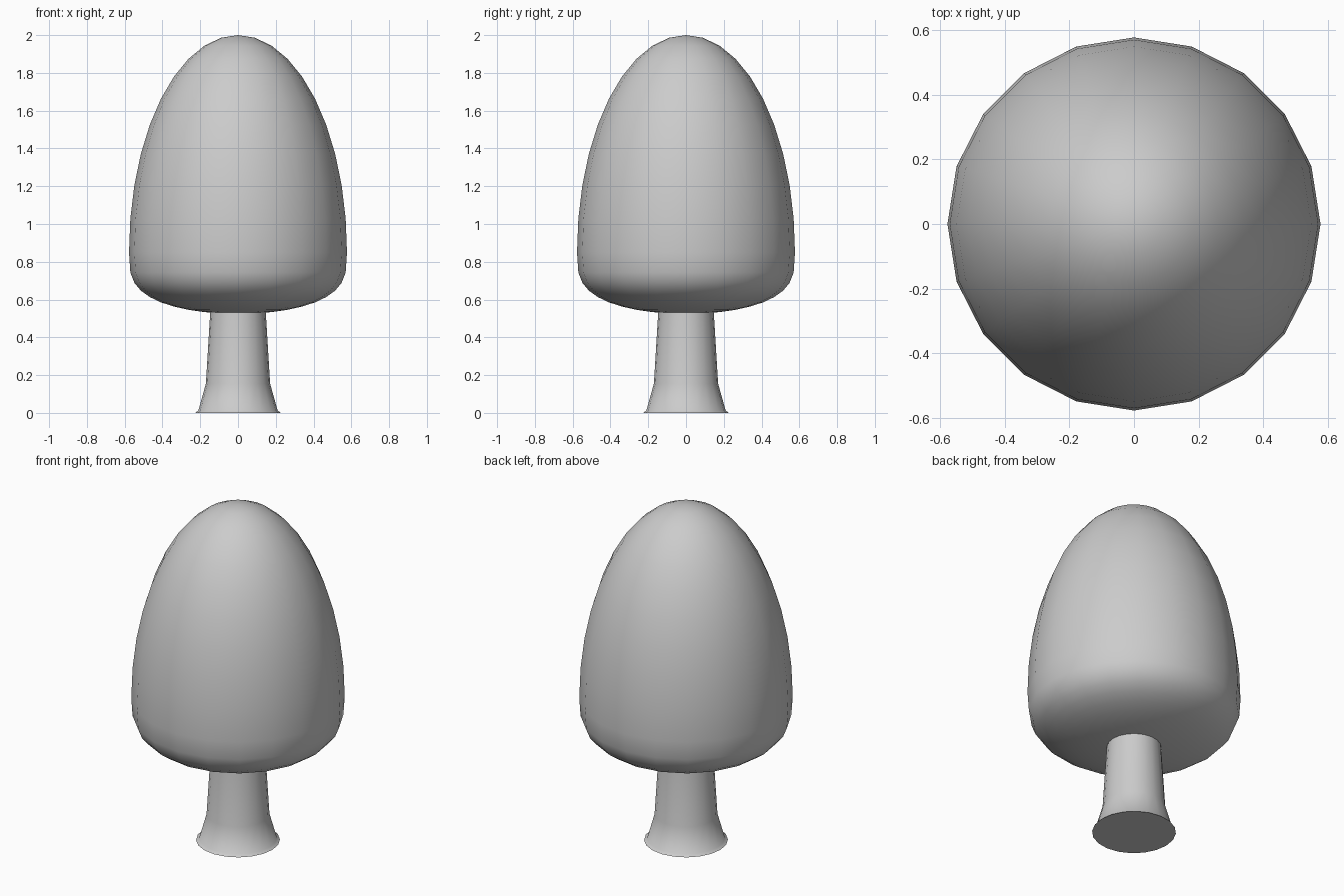
import bpy, bmesh
from math import sin, cos, pi, radians

if "Cube" in bpy.data.objects:
    bpy.data.objects.remove(bpy.data.objects["Cube"])


def revolve(name, profile, sides, sharp_angle):
    """Lathe (radius, z) points, listed bottom to top, around z."""
    bm = bmesh.new()
    rings = []
    for r, z in profile:
        if r < 1e-5:
            rings.append([bm.verts.new((0, 0, z))] * sides)
        else:
            rings.append([bm.verts.new((r * cos(2 * pi * i / sides),
                                        r * sin(2 * pi * i / sides), z))
                          for i in range(sides)])
    for low, high in zip(rings, rings[1:]):
        for i in range(sides):
            j = (i + 1) % sides
            bm.faces.new(dict.fromkeys((low[i], low[j], high[j], high[i])))
    # Cap open ends
    if profile[0][0] > 1e-5:
        bm.faces.new(rings[0][::-1])
    if profile[-1][0] > 1e-5:
        bm.faces.new(rings[-1])
    bmesh.ops.recalc_face_normals(bm, faces=bm.faces)
    mesh = bpy.data.meshes.new(name)
    bm.to_mesh(mesh)
    bm.free()
    obj = bpy.data.objects.new(name, mesh)
    bpy.context.collection.objects.link(obj)
    bpy.ops.object.select_all(action='DESELECT')
    obj.select_set(True)
    bpy.context.view_layer.objects.active = obj
    bpy.ops.object.shade_smooth_by_angle(angle=radians(sharp_angle))
    return obj


# Canopy: tall half-ellipsoid above, flattened bowl below
RADIUS, EQUATOR, RISE, DROP = 0.577, 0.85, 1.15, 0.326
canopy_profile = []
for k in range(-10, 11):
    a = k * pi / 20
    s = sin(a)
    z = EQUATOR + (RISE * s if s >= 0 else -DROP * (-s) ** 0.6)
    canopy_profile.append((RADIUS * cos(a), z))
revolve("canopy", canopy_profile, 20, 80)

# Trunk: gentle taper with flared foot
trunk_profile = [(0.227, 0), (0.21, 0.012), (0.17, 0.155), (0.143, 0.6)]
revolve("trunk", trunk_profile, 20, 60)
